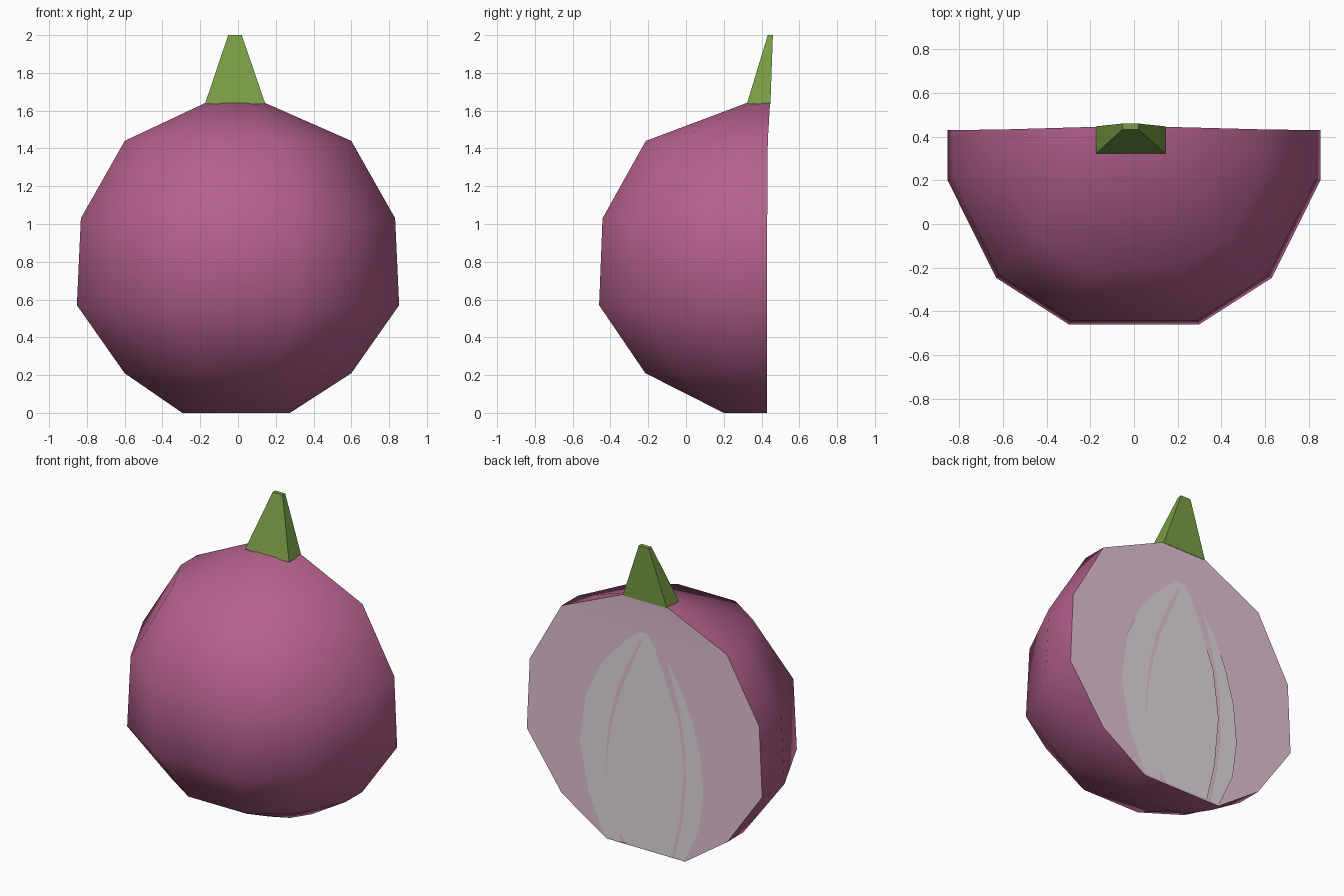
import bpy, bmesh, math

if "Cube" in bpy.data.objects:
    bpy.data.objects.remove(bpy.data.objects["Cube"])


def material(name, rgb):
    # sRGB 0-255 to linear
    lin = [(c / 255 / 12.92) if c < 10 else ((c / 255 + 0.055) / 1.055) ** 2.4 for c in rgb]
    m = bpy.data.materials.new(name)
    m.diffuse_color = (*lin, 1)
    m.use_nodes = True
    m.node_tree.nodes["Principled BSDF"].inputs["Base Color"].default_value = m.diffuse_color
    return m


SKIN = material("purple skin", (181, 97, 140))
FLESH = material("pale mauve flesh", (225, 194, 211))
LAYER = material("pale grey layer", (225, 217, 219))
GREEN = material("green stem", (120, 157, 68))


def make_object(name, bm, mats):
    me = bpy.data.meshes.new(name)
    bm.to_mesh(me)
    bm.free()
    for m in mats:
        me.materials.append(m)
    ob = bpy.data.objects.new(name, me)
    bpy.context.collection.objects.link(ob)
    return ob


def smooth(ob, angle):
    bpy.ops.object.select_all(action='DESELECT')
    ob.select_set(True)
    bpy.context.view_layer.objects.active = ob
    bpy.ops.object.shade_smooth_by_angle(angle=math.radians(angle))


# Halved bulb: half-round plan scaled at each ring (z, half width, centre x, front y, cut y)
plan = [(1, 0), (1, .26), (.74, .76), (.35, 1)]
plan += [(-x, d) for x, d in reversed(plan)]
rings = [(0.0, .285, -.01, .20, .43), (.21, .60, 0, -.215, .43), (.57, .853, 0, -.46, .43),
         (1.03, .832, 0, -.442, .43), (1.44, .60, 0, -.213, .433), (1.64, .16, -.015, .32, .445)]
bm = bmesh.new()
rows = [[bm.verts.new((cx + sx * px, yb - (yb - yf) * d, z)) for px, d in plan]
        for z, sx, cx, yf, yb in rings]
n = len(plan)
for a, b in zip(rows, rows[1:]):
    for i in range(n):
        j = (i + 1) % n
        f = bm.faces.new((a[i], a[j], b[j], b[i]))
        f.material_index = 1 if j == 0 else 0      # closing face is the cut side
bm.faces.new(rows[0])
bm.faces.new(rows[-1])
bmesh.ops.recalc_face_normals(bm, faces=bm.faces)
for e in bm.edges:                                  # crisp rim round the cut
    if len({f.material_index for f in e.link_faces}) > 1:
        e.smooth = False
smooth(make_object("onion_half", bm, [SKIN, FLESH]), 62)


# Painted layers on the cut side: flat strips of rows (z, x from, x to)
def strip(name, rows, y, mat):
    bm = bmesh.new()
    pairs = [(bm.verts.new((a, y, z)), bm.verts.new((b, y, z))) for z, a, b in rows]
    for (a, b), (c, d) in zip(pairs, pairs[1:]):
        f = bm.faces.new((a, b, d, c))
        f.normal_update()
        if f.normal.y < 0:
            f.normal_flip()
    make_object(name, bm, [mat])


strip("inner_layers", [(1.42, -.03, .03), (1.34, -.08, .13), (1.16, -.153, .30), (.91, -.25, .42),
                       (.60, -.29, .465), (.27, -.26, .40), (.01, -.20, .28)], .436, LAYER)
strip("outer_layer", [(1.29, -.168, -.166), (1.13, -.265, -.215), (.95, -.345, -.265),
                      (.73, -.407, -.30), (.48, -.43, -.305), (.24, -.40, -.275),
                      (.01, -.295, -.225)], .436, LAYER)
strip("layer_gap", [(1.37, .01, .03), (1.2, .08, .112), (1.0, .165, .195), (.8, .222, .245),
                    (.6, .258, .272), (.385, .275, .277)], .439, FLESH)
strip("root_gap", [(.06, .165, .175), (.01, .12, .165)], .439, FLESH)

# Stem: tapered four-sided block
bm = bmesh.new()
low = [bm.verts.new((x, y, 1.635)) for x, y in ((-.175, .322), (.145, .322), (.145, .447), (-.175, .447))]
top = [bm.verts.new((x, y, 2.0)) for x, y in ((-.052, .433), (.02, .433), (.02, .46), (-.052, .46))]
for i in range(4):
    j = (i + 1) % 4
    bm.faces.new((low[i], low[j], top[j], top[i]))
bm.faces.new(low)
bm.faces.new(top)
bmesh.ops.recalc_face_normals(bm, faces=bm.faces)
make_object("stem", bm, [GREEN])
